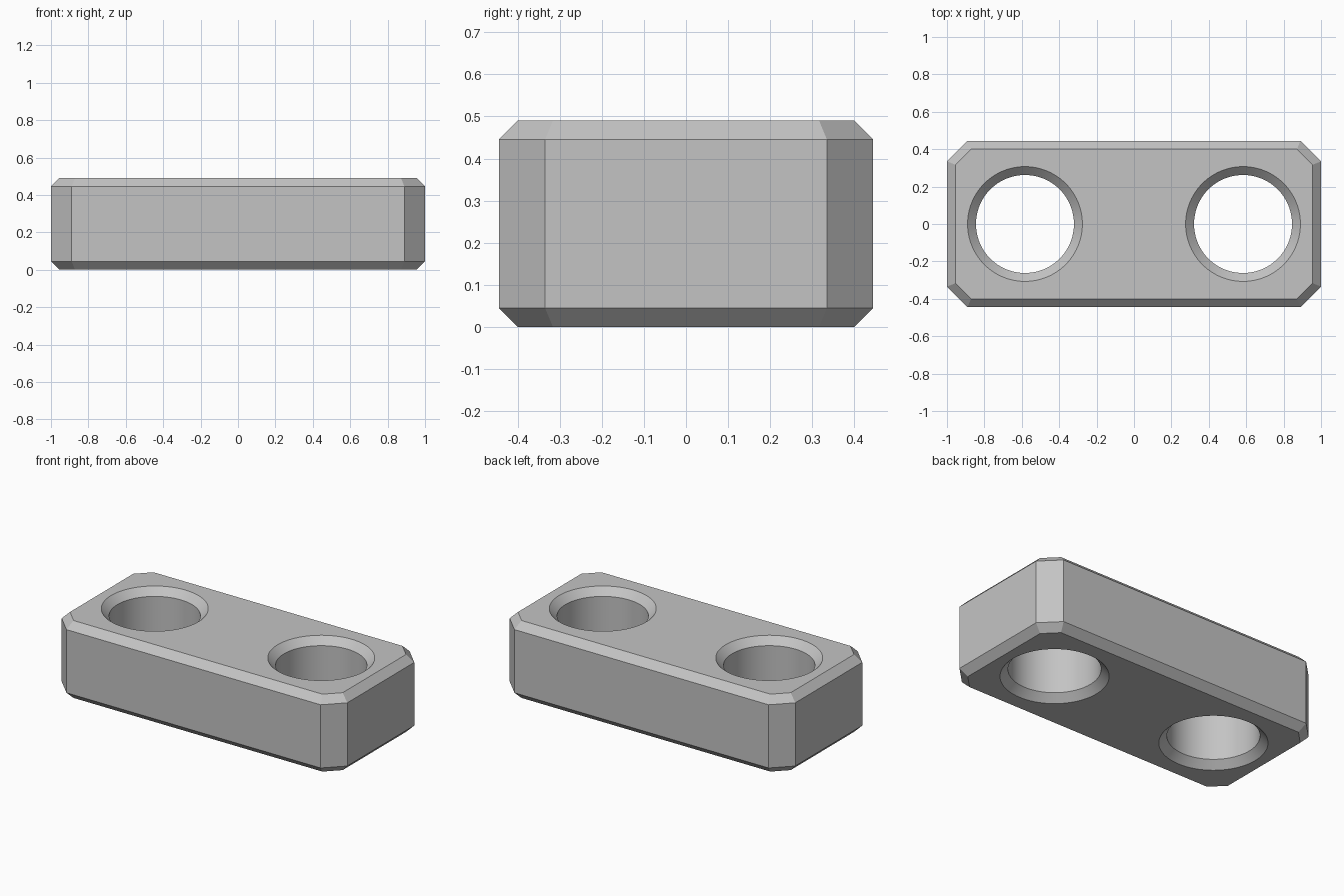
import bpy, bmesh, math

cube = bpy.data.objects.get("Cube")
if cube:
    bpy.data.objects.remove(cube, do_unlink=True)

HALF_X, HALF_Y, HEIGHT = 1.0, 0.445, 0.49
CORNER, BEVEL = 0.11, 0.045
HOLE_X, HOLE_R = 0.583, 0.262
SEGMENTS = 96


def octagon(inset, z):
    # Rectangle with cut corners, all eight sides inset evenly
    x, y = HALF_X - inset, HALF_Y - inset
    c = CORNER - inset * (2 - math.sqrt(2))
    return [(x, c - y, z), (x, y - c, z), (x - c, y, z), (c - x, y, z),
            (-x, y - c, z), (-x, c - y, z), (c - x, -y, z), (x - c, -y, z)]


def circle(x, radius, z):
    angles = [2 * math.pi * i / SEGMENTS for i in range(SEGMENTS)]
    return [(x + radius * math.cos(a), radius * math.sin(a), z) for a in angles]


def loft(name, rings):
    # Solid skinned through rings listed from bottom to top
    bm = bmesh.new()
    loops = [[bm.verts.new(p) for p in ring] for ring in rings]
    n = len(loops[0])
    for low, high in zip(loops, loops[1:]):
        for i in range(n):
            j = (i + 1) % n
            bm.faces.new((low[i], low[j], high[j], high[i]))
    bm.faces.new(loops[0][::-1])
    bm.faces.new(loops[-1])
    mesh = bpy.data.meshes.new(name)
    bm.to_mesh(mesh)
    bm.free()
    obj = bpy.data.objects.new(name, mesh)
    bpy.context.collection.objects.link(obj)
    return obj


grey = bpy.data.materials.new("plain grey")
grey.use_nodes = True
colour = (0.55, 0.55, 0.55, 1)
grey.diffuse_color = colour
grey.node_tree.nodes["Principled BSDF"].inputs["Base Color"].default_value = colour

# Chamfered block
block = loft("block", [octagon(BEVEL, 0), octagon(0, BEVEL),
                       octagon(0, HEIGHT - BEVEL), octagon(BEVEL, HEIGHT)])
block.data.materials.append(grey)
bpy.context.view_layer.objects.active = block

# Two through holes, countersunk at both ends
for side in (-1, 1):
    x = side * HOLE_X
    over = 0.02
    flare = HOLE_R + BEVEL + over
    cutter = loft("hole_cutter", [circle(x, flare, -over),
                                  circle(x, HOLE_R, BEVEL),
                                  circle(x, HOLE_R, HEIGHT - BEVEL),
                                  circle(x, flare, HEIGHT + over)])
    cutter.hide_render = True
    cutter.data.materials.append(grey)
    cut = block.modifiers.new("hole", "BOOLEAN")
    cut.operation = "DIFFERENCE"
    cut.solver = "EXACT"
    cut.object = cutter
    bpy.ops.object.modifier_apply(modifier=cut.name)
    bpy.data.objects.remove(cutter, do_unlink=True)

# Smooth hole walls, crisp chamfers
bpy.ops.object.select_all(action="DESELECT")
block.select_set(True)
bpy.ops.object.shade_smooth_by_angle(angle=math.radians(20))
